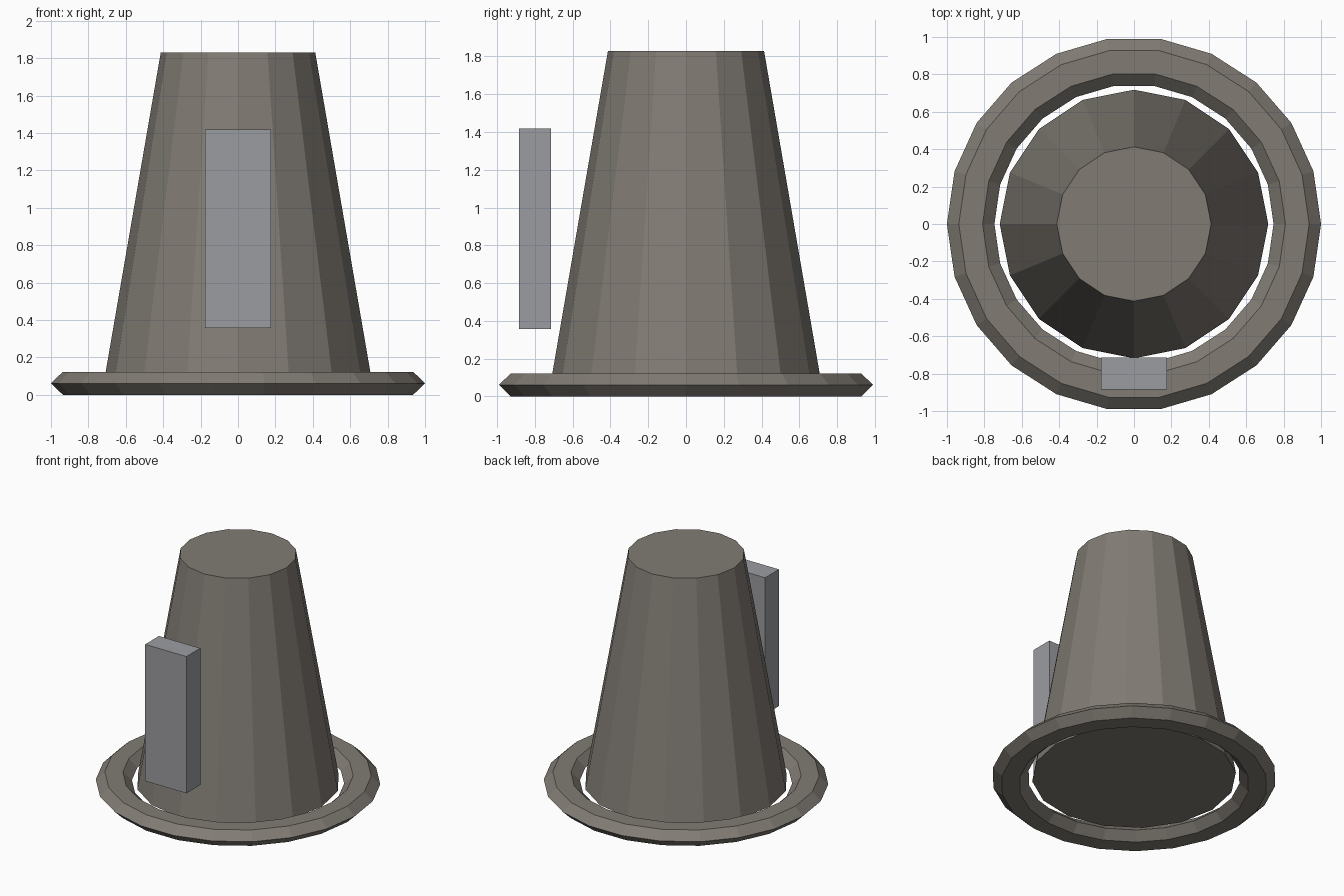
import bpy
import math

if "Cube" in bpy.data.objects:
    bpy.data.objects.remove(bpy.data.objects["Cube"])


def material(name, rgb):
    mat = bpy.data.materials.new(name)
    mat.diffuse_color = (*rgb, 1.0)
    mat.use_nodes = True
    mat.node_tree.nodes["Principled BSDF"].inputs["Base Color"].default_value = mat.diffuse_color
    return mat


def finish(name, mat):
    obj = bpy.context.object
    obj.name = name
    obj.data.materials.append(mat)
    return obj


felt = material("felt", (0.22, 0.20, 0.175))
metal = material("metal", (0.33, 0.335, 0.355))

RIM_MID = 0.0615  # half the height of the brim

# Brim: flattened ring with a six-sided section
minor = 0.127
bpy.ops.mesh.primitive_torus_add(
    major_segments=22, minor_segments=6,
    major_radius=1 - minor, minor_radius=minor, location=(0, 0, RIM_MID))
brim = finish("brim", felt)
brim.scale.z = RIM_MID / (minor * math.sin(math.radians(60)))
bpy.ops.object.transform_apply(location=False, rotation=False, scale=True)

# Crown: closed tapered body starting at mid height of the brim
top = 1.83
bpy.ops.mesh.primitive_cone_add(
    vertices=16, radius1=0.718, radius2=0.413, depth=top - RIM_MID,
    location=(0, 0, (top + RIM_MID) / 2))
finish("crown", felt)

# Front plate: upright block standing clear of the crown
bpy.ops.mesh.primitive_cube_add(size=1, location=(0, -0.80, 0.888))
plate = finish("front_plate", metal)
plate.scale = (0.354, 0.17, 1.06)
bpy.ops.object.transform_apply(location=False, rotation=False, scale=True)
